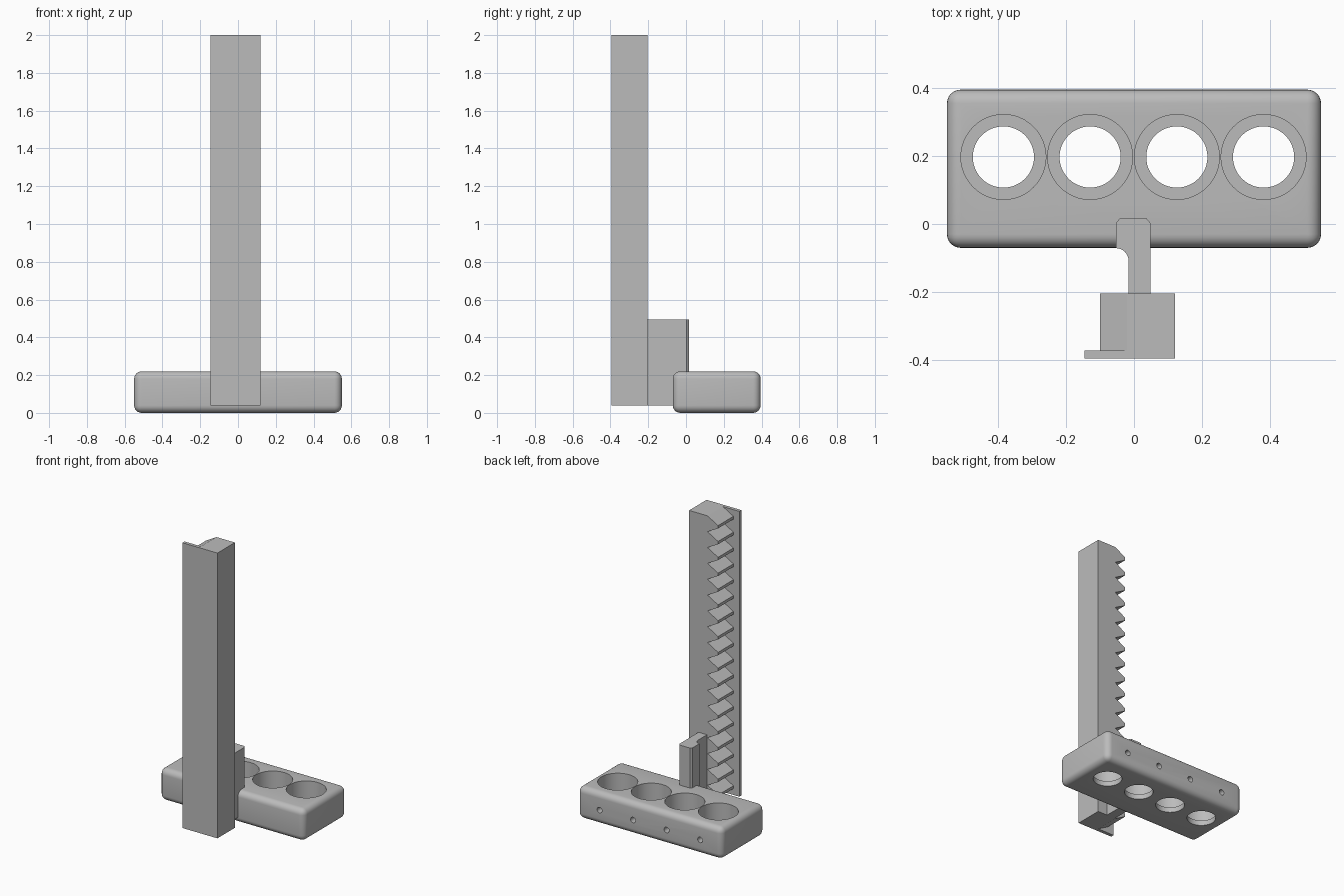
import bpy, bmesh
from math import radians, cos, sin, pi
from mathutils import Matrix, Vector

default = bpy.data.objects.get("Cube")
if default:
    bpy.data.objects.remove(default, do_unlink=True)

grey = bpy.data.materials.new("plain_grey")
grey.use_nodes = True
colour = (0.5, 0.5, 0.5, 1)
grey.diffuse_color = colour
grey.node_tree.nodes["Principled BSDF"].inputs["Base Color"].default_value = colour


def finish(name, bm):
    bmesh.ops.recalc_face_normals(bm, faces=bm.faces)
    mesh = bpy.data.meshes.new(name)
    bm.to_mesh(mesh)
    bm.free()
    mesh.materials.append(grey)
    ob = bpy.data.objects.new(name, mesh)
    bpy.context.collection.objects.link(ob)
    return ob


def extrude(name, points, direction):
    """Extrude a closed outline of 3D points along a direction."""
    bm = bmesh.new()
    face = bm.faces.new([bm.verts.new(p) for p in points])
    result = bmesh.ops.extrude_face_region(bm, geom=[face], use_keep_orig=True)
    moved = [v for v in result["geom"] if isinstance(v, bmesh.types.BMVert)]
    bmesh.ops.translate(bm, verts=moved, vec=Vector(direction))
    return finish(name, bm)


def cylinders(name, centres, radius, depth, turn=Matrix()):
    """A row of equal cylinders used as one cutter."""
    bm = bmesh.new()
    for c in centres:
        bmesh.ops.create_cone(bm, cap_ends=True, segments=48, radius1=radius, radius2=radius,
                              depth=depth, matrix=Matrix.Translation(c) @ turn)
    ob = finish(name, bm)
    ob.hide_render = True
    return ob


def activate(ob):
    bpy.ops.object.select_all(action="DESELECT")
    ob.select_set(True)
    bpy.context.view_layer.objects.active = ob


# Rounded holder block
BACK, HEIGHT = 0.395, 0.22
bm = bmesh.new()
bmesh.ops.create_cube(bm, size=1, matrix=Matrix.Translation((0, 0.1625, HEIGHT / 2))
                      @ Matrix.Diagonal((1.1, 0.465, HEIGHT, 1)))
bmesh.ops.bevel(bm, geom=bm.edges[:], offset=0.04, segments=6, profile=0.5, affect="EDGES")
block = finish("holder_block", bm)

# Stepped pockets, with a screw hole from the back into each
xs = [-0.384 + 0.255 * i for i in range(4)]
row_y, ledge = 0.197, 0.035
cutters = [
    cylinders("pocket_cutter", [(x, row_y, ledge + 0.2) for x in xs], 0.125, 0.4),
    cylinders("through_cutter", [(x, row_y, 0.1) for x in xs], 0.09, 0.6),
    cylinders("screw_cutter", [(x, BACK, 0.1) for x in xs], 0.019, 0.3,
              Matrix.Rotation(radians(90), 4, "X")),
]
activate(block)
for cutter in cutters:
    mod = block.modifiers.new(cutter.name, "BOOLEAN")
    mod.operation, mod.solver, mod.object = "DIFFERENCE", "EXACT", cutter
    bpy.ops.object.modifier_apply(modifier=mod.name)
for cutter in cutters:
    bpy.data.objects.remove(cutter, do_unlink=True)
bpy.ops.object.shade_smooth_by_angle(angle=radians(35))

# Upright rail: post with a toothed side
BOTTOM, TOP, FRONT, REAR = 0.04, 2.0, -0.395, -0.205
ROOT, TIP, TEETH = -0.02, -0.1, 18
pitch = (TOP - BOTTOM) / TEETH
outline = [(0.12, BOTTOM), (0.12, TOP), (ROOT, TOP)]
for i in range(TEETH):
    z = TOP - i * pitch
    outline += [(TIP, z - 0.42 * pitch), (TIP, z - 0.6 * pitch), (ROOT, z - pitch)]
extrude("toothed_rail", [(x, FRONT, z) for x, z in outline], (0, REAR - FRONT, 0))

# Thin flange in front of the teeth
lip = [(-0.145, FRONT), (ROOT, FRONT), (ROOT, -0.372), (-0.145, -0.372)]
extrude("rail_flange", [(x, y, BOTTOM) for x, y in lip], (0, 0, TOP - BOTTOM))

# Bracket joining rail and block, with a hollow fillet and chamfered end
r = 0.037
fillet = [(-0.053 + r * cos(a), -0.108 + r * sin(a))
          for a in (pi / 2 * i / 8 for i in range(9))]
plan = [(0.048, REAR - 0.01), (0.048, 0.003), (0.036, 0.017), (-0.041, 0.017),
        (-0.053, 0.003)] + fillet[::-1] + [(-0.016, REAR - 0.01)]
bracket = extrude("bracket", [(x, y, BOTTOM) for x, y in plan], (0, 0, 0.455))
activate(bracket)
bpy.ops.object.shade_smooth_by_angle(angle=radians(30))
